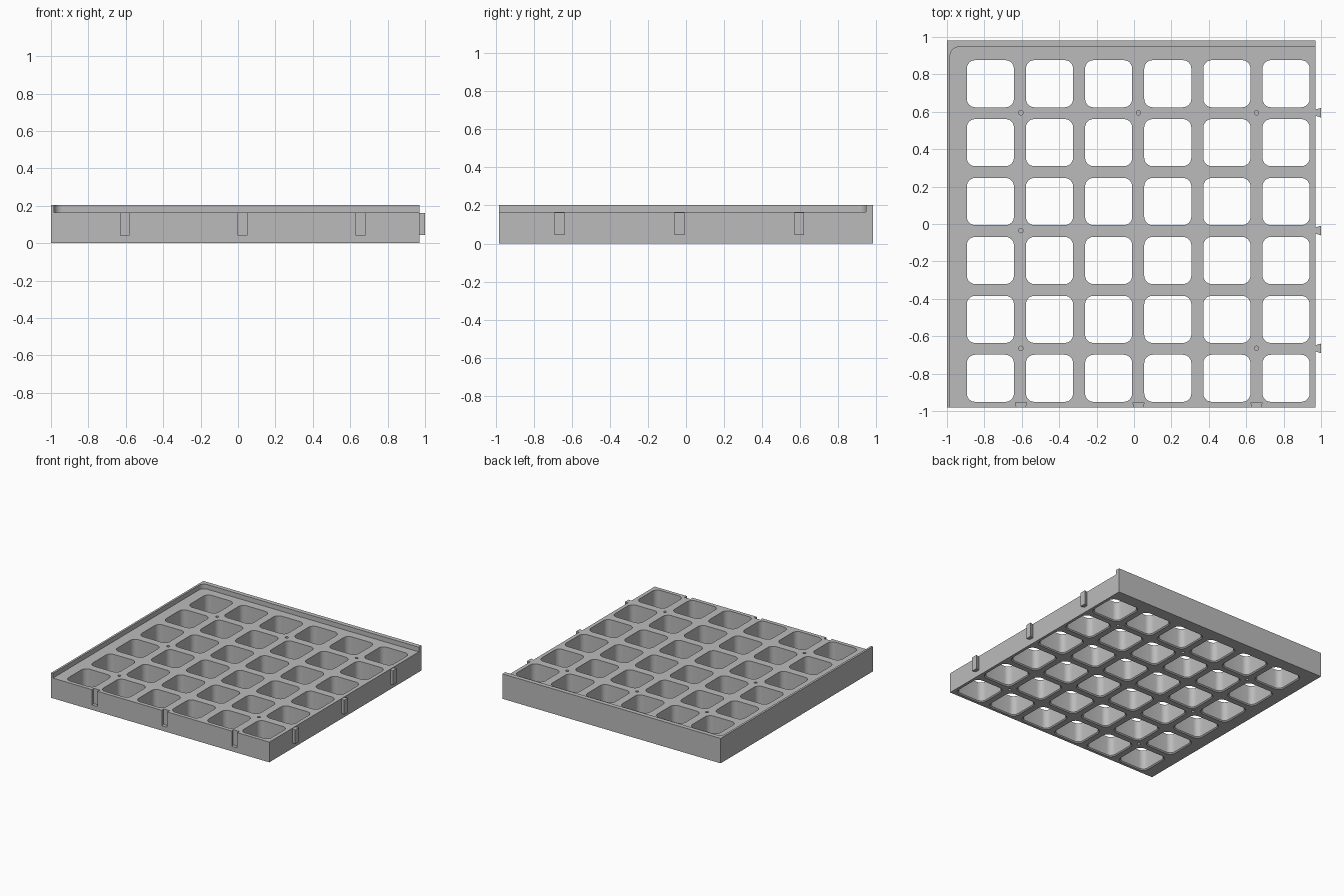
import bpy, bmesh, math

if "Cube" in bpy.data.objects:
    bpy.data.objects.remove(bpy.data.objects["Cube"])

grey = bpy.data.materials.new("light_grey")
grey.diffuse_color = (0.5, 0.5, 0.5, 1)
grey.use_nodes = True
grey.node_tree.nodes["Principled BSDF"].inputs["Base Color"].default_value = grey.diffuse_color


def loft(bm, rings):
    """Closed solid through rings of (points, z), lowest first, counter-clockwise."""
    loops = [[bm.verts.new((x, y, z)) for x, y in pts] for pts, z in rings]
    bm.faces.new(loops[0][::-1])
    bm.faces.new(loops[-1])
    for a, b in zip(loops, loops[1:]):
        for i in range(len(a)):
            j = (i + 1) % len(a)
            bm.faces.new((a[i], a[j], b[j], b[i]))


def finish(name, bm):
    bmesh.ops.recalc_face_normals(bm, faces=bm.faces)
    mesh = bpy.data.meshes.new(name)
    bm.to_mesh(mesh)
    bm.free()
    mesh.materials.append(grey)
    ob = bpy.data.objects.new(name, mesh)
    bpy.context.collection.objects.link(ob)
    return ob


def circle(cx, cy, r, n=16):
    return [(cx + r * math.cos(2 * math.pi * i / n), cy + r * math.sin(2 * math.pi * i / n))
            for i in range(n)]


def rounded_square(cx, cy, h, r, n=6):
    pts = []
    for k, (sx, sy) in enumerate(((1, 1), (-1, 1), (-1, -1), (1, -1))):
        for i in range(n + 1):
            a = math.pi / 2 * (k + i / n)
            pts.append((cx + sx * (h - r) + r * math.cos(a), cy + sy * (h - r) + r * math.sin(a)))
    return pts


def cut(target, cutter):
    mod = target.modifiers.new(cutter.name, 'BOOLEAN')
    mod.operation, mod.solver, mod.object = 'DIFFERENCE', 'EXACT', cutter
    bpy.context.view_layer.objects.active = target
    bpy.ops.object.modifier_apply(modifier=mod.name)
    bpy.data.objects.remove(cutter)


SHELF, TOP = 0.165, 0.203
XS = (-0.605, 0.024, 0.655)
YS = (0.595, -0.035, -0.665)

# Solid block
bm = bmesh.new()
loft(bm, [([(-1, -0.982), (0.97, -0.982), (0.97, 0.982), (-1, 0.982)], z) for z in (0, TOP)])
tray = finish("grid_tray", bm)

# Lowered top, leaving a rim along the left and back with a round inner corner
bm = bmesh.new()
r, left, back = 0.045, -0.983, 0.946
arc = [(left + r + r * math.cos(a), back - r + r * math.sin(a))
       for a in (math.pi / 2 * (1 + i / 8) for i in range(9))]
shelf = [(1.1, back)] + arc + [(left, -1.1), (1.1, -1.1)]
loft(bm, [(shelf, SHELF), (shelf, 0.3)])
cut(tray, finish("shelf_cutter", bm))

# Square openings with a slight bevel underneath, pin holes, dovetail slots
bm = bmesh.new()
for i in range(6):
    for j in range(6):
        cx, cy = -0.768 + 0.3162 * i, 0.750 - 0.315 * j
        loft(bm, [(rounded_square(cx, cy, 0.136, 0.051), -0.002),
                  (rounded_square(cx, cy, 0.126, 0.045), 0.008),
                  (rounded_square(cx, cy, 0.126, 0.045), 0.3)])
for i, j in ((0, 0), (1, 0), (2, 0), (0, 1), (0, 2), (2, 2)):
    pin = circle(XS[i], YS[j], 0.012)
    loft(bm, [(pin, SHELF - 0.04), (pin, 0.3)])
    loft(bm, [(pin, -0.1), (pin, 0.04)])
for x in XS:
    slot = [(x - 0.021, -0.99), (x + 0.021, -0.99), (x + 0.03, -0.955), (x - 0.03, -0.955)]
    loft(bm, [(slot, 0.04), (slot, 0.3)])
cut(tray, finish("opening_cutter", bm))

bpy.ops.object.select_all(action='DESELECT')
tray.select_set(True)
bpy.context.view_layer.objects.active = tray
bpy.ops.object.shade_smooth_by_angle(angle=math.radians(30))

# Dovetail tabs on the right side
for n, y in enumerate(YS):
    bm = bmesh.new()
    tab = [(0.965, y - 0.015), (1.0, y - 0.026), (1.0, y + 0.026), (0.965, y + 0.015)]
    loft(bm, [(tab, 0.045), (tab, 0.162)])
    finish(f"dovetail_tab_{n + 1}", bm)
